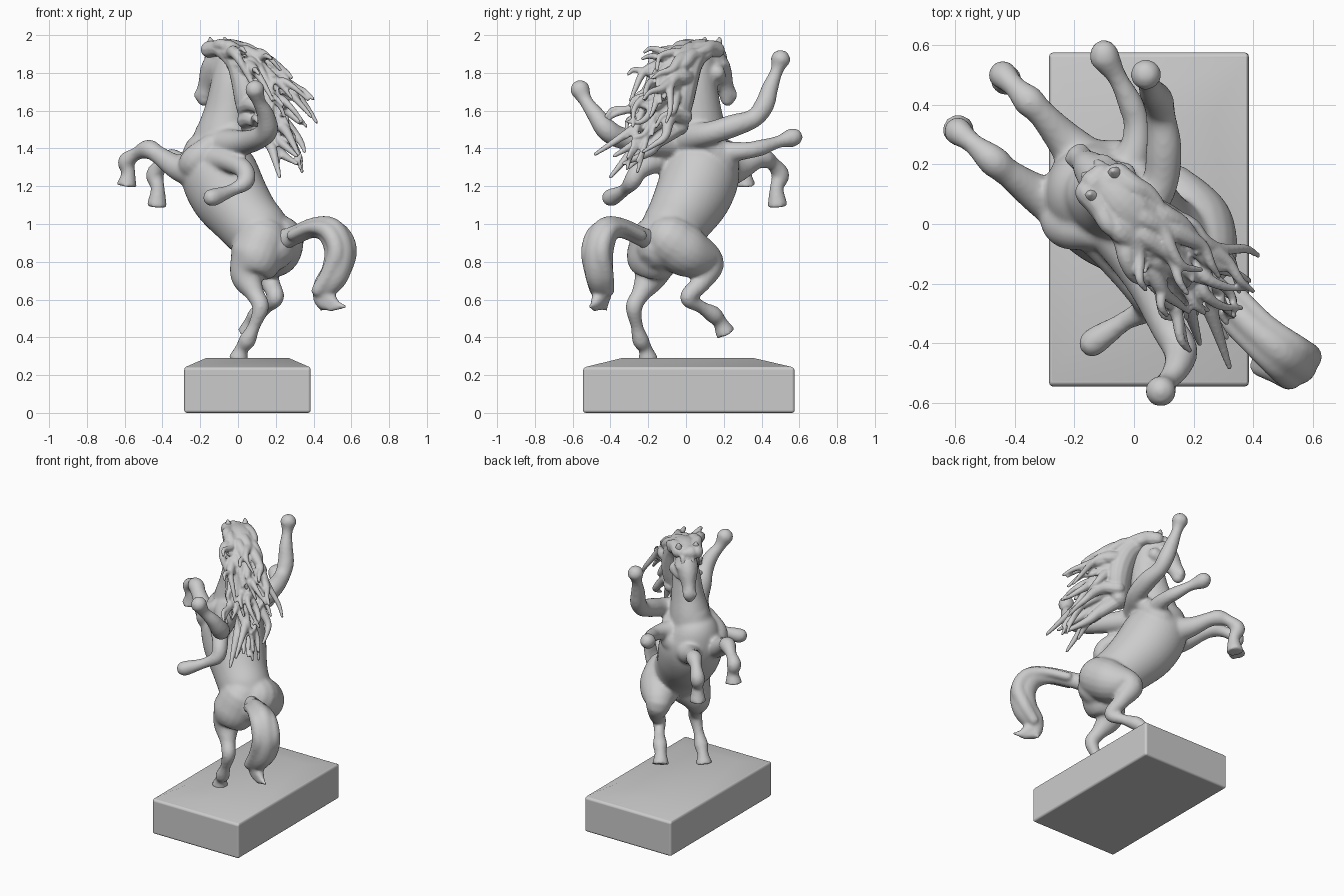
import bpy, bmesh, math, random
from mathutils import Vector

random.seed(7)
SIDE = Vector((1, 1, 0)).normalized()      # the horse's right
FWD = Vector((-1, 1, 0)).normalized()      # the way it faces


def tube(bm, pts, squash=1.0, flat_end=False, n=16, steps=6):
    """Smooth closed tube through (x, y, z, radius) points; squash scales its sideways width."""
    p = [Vector(q) for q in pts]
    p = [p[0] * 2 - p[1]] + p + [p[-1] * 2 - p[-2]]
    s = []
    for i in range(1, len(p) - 2):
        a, b, c, d = p[i - 1:i + 3]
        for k in range(steps):
            t = k / steps
            s.append((b * 2 + (c - a) * t + (a * 2 - b * 5 + c * 4 - d) * t * t
                      + (b * 3 - a - c * 3 + d) * t ** 3) * 0.5)
    s.append(p[-2])
    cen = [v.xyz for v in s]
    rad = [max(v.w, 0.003) for v in s]
    tan = [(cen[min(i + 1, len(s) - 1)] - cen[max(i - 1, 0)]).normalized() for i in range(len(s))]
    rows = list(zip(cen, rad, tan))
    dome = [math.radians(a) for a in (25, 50, 72)]
    head = [(cen[0] - tan[0] * rad[0] * math.sin(a), rad[0] * math.cos(a), tan[0]) for a in reversed(dome)]
    tail = [] if flat_end else [(cen[-1] + tan[-1] * rad[-1] * math.sin(a), rad[-1] * math.cos(a), tan[-1])
                                for a in dome]
    u, rings = SIDE.copy(), []
    for c, r, t in head + rows + tail:
        u = (u - t * u.dot(t)).normalized()
        v = t.cross(u)
        rings.append([bm.verts.new(c + u * math.cos(f) * r * squash + v * math.sin(f) * r)
                      for f in (2 * math.pi * j / n for j in range(n))])
    for a, b in zip(rings, rings[1:]):
        for j in range(n):
            bm.faces.new((a[j], a[(j + 1) % n], b[(j + 1) % n], b[j]))
    bm.faces.new(rings[0][::-1])
    bm.faces.new(rings[-1])


def finish(bm, name, voxel=None, smooth=0):
    bmesh.ops.recalc_face_normals(bm, faces=bm.faces)
    me = bpy.data.meshes.new(name)
    bm.to_mesh(me)
    bm.free()
    for f in me.polygons:
        f.use_smooth = True
    ob = bpy.data.objects.new(name, me)
    bpy.context.collection.objects.link(ob)
    if voxel:
        m = ob.modifiers.new("Fuse", 'REMESH')
        m.mode, m.voxel_size, m.use_smooth_shade = 'VOXEL', voxel, True
        m = ob.modifiers.new("Soften", 'SMOOTH')
        m.factor, m.iterations = 0.5, smooth
    return ob


# Plinth: block with a sloped top
bm = bmesh.new()
rings = [[bm.verts.new(c) for c in ((x0, y0, z), (x1, y0, z), (x1, y1, z), (x0, y1, z))]
         for x0, x1, y0, y1, z in ((-.285, .385, -.545, .575, 0), (-.285, .385, -.545, .575, .24),
                                   (-.17, .27, -.34, .36, .29))]
for a, b in zip(rings, rings[1:]):
    for j in range(4):
        bm.faces.new((a[j], a[(j + 1) % 4], b[(j + 1) % 4], b[j]))
bm.faces.new(rings[0][::-1])
bm.faces.new(rings[2])
plinth = finish(bm, "plinth")
bev = plinth.modifiers.new("Round", 'BEVEL')
bev.width, bev.segments, bev.harden_normals = 0.015, 3, True

# Body: trunk, neck, head and limbs fused into one skin
bm = bmesh.new()
tube(bm, [(.18, -.14, .88, .13), (.125, -.09, .94, .165), (.045, -.035, 1.03, .178), (-.05, .04, 1.16, .205),
          (-.105, .085, 1.28, .205), (-.13, .1, 1.37, .17), (-.12, .1, 1.45, .12)], .97, n=40, steps=10)  # trunk
tube(bm, [(-.1, .08, 1.33, .17), (-.085, .08, 1.47, .15), (-.065, .075, 1.6, .122),
          (-.05, .07, 1.75, .1), (-.045, .08, 1.87, .08)], .85, n=32)                           # neck
tube(bm, [(-.06, .1, 1.885, .07), (-.1, .14, 1.85, .083), (-.135, .175, 1.8, .075),
          (-.165, .205, 1.73, .052), (-.18, .22, 1.685, .05), (-.18, .22, 1.665, .042)], .85, n=24)   # head
poll, eye, nose = Vector((-.09, .12, 1.92)), Vector((-.135, .18, 1.84)), Vector((-.195, .235, 1.69))
for s in (-1, 1):
    def add(p, d, r):
        return (*(p + SIDE * s * d), r)
    tube(bm, [add(poll, .05, .03), add(poll + Vector((-.015, .015, .04)), .055, .024),
              add(poll + Vector((-.02, .02, .07)), .055, .01)], n=10)                           # ears
    tube(bm, [add(eye, .05, .022), add(eye + Vector((.03, -.02, .01)), .055, .016)], n=10)       # brows
    tube(bm, [add(nose, .026, .02), add(nose + Vector((0, 0, -.015)), .026, .02)], n=10)         # nostrils
    tube(bm, [add(Vector((-.06, .14, 1.8)), .035, .045), add(Vector((-.1, .16, 1.77)), .035, .03)])  # cheeks
    tube(bm, [add(Vector((-.06, .05, 1.42)), .11, .06), add(Vector((-.13, .1, 1.33)), .14, .08),
              add(Vector((-.19, .15, 1.27)), .09, .06)])                                        # shoulders

hind_legs = [
    [(.13, -.16, .91, .135), (.09, -.175, .81, .14), (.05, -.19, .72, .09), (.09, -.24, .63, .05),
     (.12, -.275, .56, .045), (.085, -.26, .46, .033), (.05, -.24, .385, .045), (.02, -.215, .34, .036),
     (0, -.2, .28, .055)],
    [(.21, -.08, .91, .14), (.19, .01, .85, .135), (.13, .12, .79, .085), (.17, .08, .69, .052),
     (.2, .01, .61, .044), (.15, .08, .56, .034), (.1, .145, .52, .046), (.07, .18, .48, .038),
     (.05, .21, .42, .056)]]
fore_legs = [
    [(-.2, .04, 1.27, .1), (-.32, .1, 1.3, .068), (-.42, .17, 1.365, .048), (-.475, .215, 1.395, .052),
     (-.54, .27, 1.37, .035), (-.59, .31, 1.33, .047), (-.58, .31, 1.27, .037), (-.59, .315, 1.2, .056)],
    [(-.14, .18, 1.27, .1), (-.23, .28, 1.29, .065), (-.31, .37, 1.335, .047), (-.355, .415, 1.345, .052),
     (-.4, .46, 1.32, .037), (-.44, .5, 1.26, .048), (-.425, .48, 1.19, .037), (-.43, .485, 1.09, .056)]]
raised_legs = [
    [(-.02, .0, 1.46, .085), (.08, .12, 1.48, .062), (.1, .25, 1.52, .06), (.09, .36, 1.56, .05),
     (.08, .415, 1.63, .052), (.06, .445, 1.72, .044), (.045, .48, 1.81, .034), (.04, .5, 1.87, .053)],
    [(-.06, .12, 1.35, .1), (0, .24, 1.38, .058), (.01, .33, 1.39, .045), (-.01, .4, 1.405, .043),
     (-.055, .49, 1.435, .033), (-.095, .555, 1.455, .05), (-.1, .57, 1.46, .048)],
    [(-.1, .02, 1.42, .09), (.03, -.18, 1.43, .066), (.11, -.34, 1.455, .058), (.155, -.42, 1.5, .058),
     (.145, -.48, 1.58, .046), (.11, -.53, 1.65, .036), (.09, -.56, 1.71, .053)],
    [(-.16, .02, 1.35, .09), (-.06, -.12, 1.335, .06), (.03, -.24, 1.29, .05), (.04, -.285, 1.225, .046),
     (-.03, -.325, 1.18, .033), (-.12, -.385, 1.145, .046), (-.14, -.4, 1.14, .046)]]
for leg in hind_legs + fore_legs:
    tube(bm, leg, flat_end=True, n=20)
for leg in raised_legs:
    tube(bm, leg, n=20)
finish(bm, "horse_body", .011, 7)

# Tail: a thick arched hank with loose ends
bm = bmesh.new()
core = [(.2, -.17, .9, .06), (.3, -.25, .94, .052), (.4, -.35, .98, .055), (.49, -.425, .96, .076),
        (.535, -.46, .86, .082), (.515, -.46, .74, .08), (.455, -.445, .65, .062)]
tube(bm, core + [(.45, -.45, .585, .04), (.52, -.49, .56, .02)], .9)
for tip in ((.57, -.51, .56), (.44, -.42, .545), (.5, -.49, .545)):
    tube(bm, core[-2:] + [(*(Vector(tip).lerp(Vector((.45, -.45, .6)), .5)), .03), (*tip, .01)], .85)
for off in (-.045, 0, .045):                                                   # combed ridges
    tube(bm, [(*(Vector(q[:3]) + SIDE * off + (FWD * -.025 if i < 5 else Vector())), q[3] * .58)
              for i, q in enumerate(core[1:], 1)], n=10)
finish(bm, "tail", .01, 7)

# Mane: crest mass plus wind-blown locks
bm = bmesh.new()
crest = [(-.12, .16, 1.925), (-.04, .07, 1.92), (.03, -.0, 1.86), (.07, -.04, 1.76),
         (.085, -.06, 1.64), (.08, -.05, 1.52)]
tube(bm, [(*c, r) for c, r in zip(crest, (.035, .06, .08, .09, .085, .055))], 1.35)
back = -FWD
for i in range(56):
    k = (i + .5) / 56 * 4.8
    j = int(k)
    p = Vector(crest[j]).lerp(Vector(crest[j + 1]), k - j)
    side = random.uniform(-1, 1)
    reach = random.uniform(.18, .37) - (.02 * j if j < 3 else .0)
    drop = random.uniform(.03, .26)
    amp = random.uniform(.015, .045)
    spread = random.uniform(.03, .13)
    path = []
    for t, r in ((0, .045), (.25, .04), (.45, .032), (.65, .022), (.85, .015), (1, .009)):
        wave = math.sin(t * 8 + i) * amp * t
        q = (p + back * reach * t + SIDE * (side * (.07 + spread * t) + wave)
             + Vector((0, 0, .02 * math.sin(t * 3) - drop * t * t - wave)))
        path.append((*q, r))
    tube(bm, path, n=10, steps=4)
    if i % 3 == 0:                                                             # forked tips
        q = Vector(path[-1][:3]) + Vector((0, 0, -.06)) + SIDE * random.uniform(-.05, .05)
        tube(bm, path[2:4] + [(*Vector(path[4][:3]).lerp(q, .4), .014), (*q, .009)], n=10, steps=4)
for a, b, c in (((.12, -.12, 1.55), (.22, -.25, 1.44), (.31, -.38, 1.36)),     # long lower locks
                ((.12, -.1, 1.5), (.18, -.27, 1.4), (.22, -.4, 1.25)),
                ((.12, -.13, 1.58), (.25, -.28, 1.5), (.32, -.48, 1.37)),
                ((.1, -.08, 1.52), (.22, -.2, 1.38), (.31, -.33, 1.32)),
                ((.1, -.06, 1.5), (.2, -.2, 1.4), (.21, -.3, 1.3))):
    tube(bm, [(*a, .045), (*Vector(a).lerp(Vector(b), .6), .035), (*b, .027), (*c, .01)], n=10)
for s in (-1, 0, 1):                                                           # forelock
    f = Vector((-.1, .14, 1.93)) + SIDE * .03 * s
    tube(bm, [(*f, .028), (*(f + FWD * .05 + Vector((0, 0, -.03))), .018),
              (*(f + FWD * .075 + Vector((0, 0, -.09))), .008)], n=10)
finish(bm, "mane", .007, 2)
